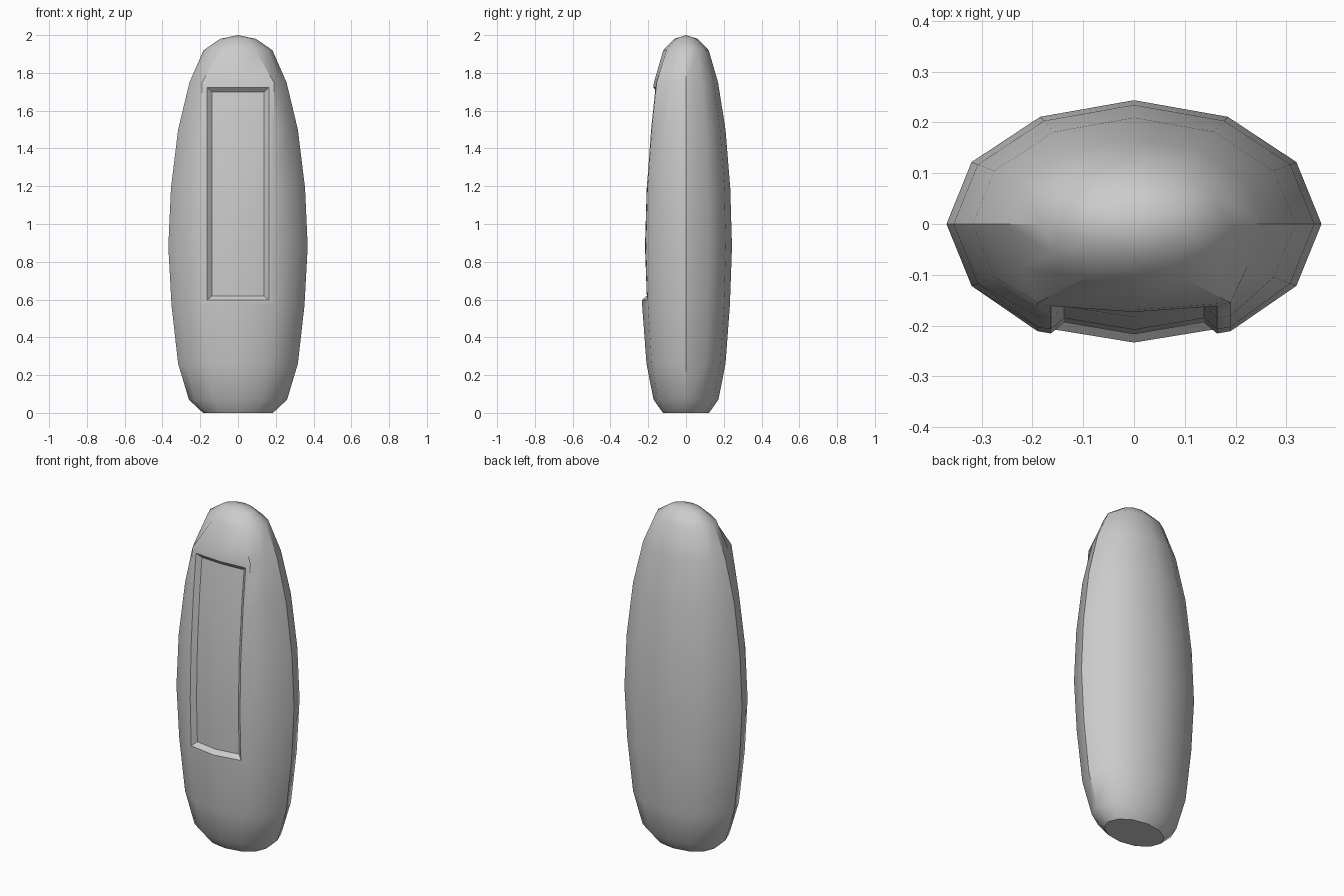
import bpy, bmesh, math

if "Cube" in bpy.data.objects:
    bpy.data.objects.remove(bpy.data.objects["Cube"])

# (height, half width) of each 12-sided ring
RINGS = [(0, .185), (.07, .26), (.26, .317), (.57, .352), (.88, .369), (1.19, .355),
         (1.5, .317), (1.75, .257), (1.92, .182), (1.98, .095)]
SIDES, RATIO = 12, .66
PANEL_ROWS = range(3, 8)      # rings the recessed panel spans
LEFT, RIGHT = 8, 10           # front columns bordering the panel

bm = bmesh.new()
rows = []
for r, (z, w) in enumerate(RINGS):
    row = []
    for i in range(SIDES):
        a = math.tau * i / SIDES
        x, y = w * math.cos(a), w * RATIO * math.sin(a)
        if r in PANEL_ROWS and i in (LEFT, RIGHT):
            x = math.copysign(.19, x)          # straight panel border
            if r == 7:
                y = -.155
        row.append(bm.verts.new((x, y, z)))
    rows.append(row)

# Body skin, remembering the front faces
panel = []
for r in range(len(rows) - 1):
    for i in range(SIDES):
        j = (i + 1) % SIDES
        f = bm.faces.new((rows[r][i], rows[r][j], rows[r + 1][j], rows[r + 1][i]))
        if 3 <= r < 7 and LEFT <= i < RIGHT:
            panel.append(f)

# Closed base and rounded tip
bm.faces.new(rows[0][::-1])
tip = bm.verts.new((0, 0, 2))
for i in range(SIDES):
    bm.faces.new((rows[-1][i], rows[-1][(i + 1) % SIDES], tip))
bm.normal_update()

# Recessed panel: rim, then sloped walls down to the floor
bmesh.ops.inset_region(bm, faces=panel, thickness=.027, depth=0,
                       use_even_offset=True, use_boundary=True)
bm.normal_update()
bmesh.ops.inset_region(bm, faces=panel, thickness=.022, depth=-.026,
                       use_even_offset=True, use_boundary=True)
bmesh.ops.recalc_face_normals(bm, faces=bm.faces)

mesh = bpy.data.meshes.new("body")
bm.to_mesh(mesh)
bm.free()
body = bpy.data.objects.new("body", mesh)
bpy.context.collection.objects.link(body)
bpy.context.view_layer.objects.active = body
body.select_set(True)
bpy.ops.object.shade_smooth_by_angle(angle=math.radians(35))
